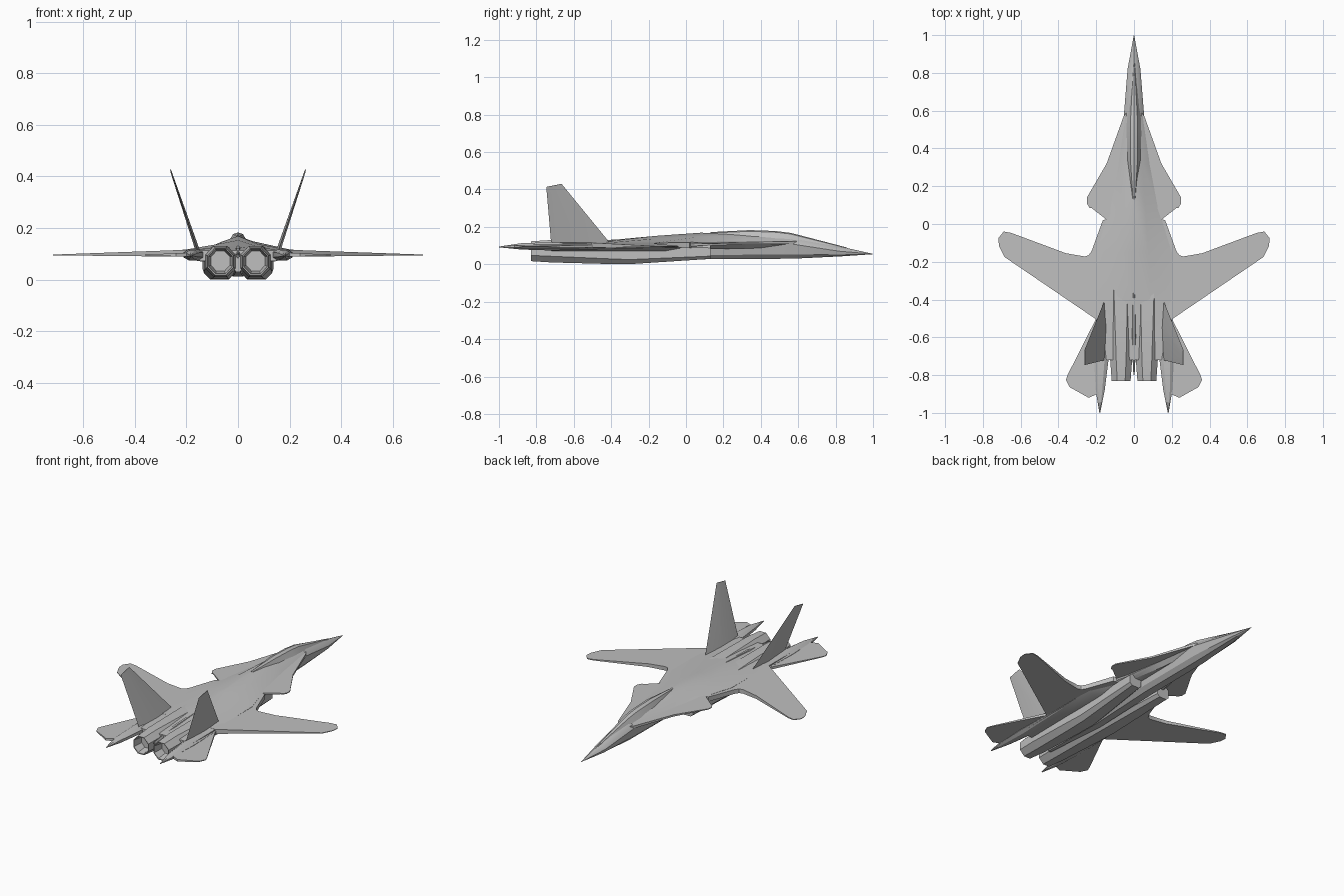
import bpy, bmesh, math

cube = bpy.data.objects.get("Cube")
if cube:
    bpy.data.objects.remove(cube, do_unlink=True)

grey = bpy.data.materials.new("airframe grey")
grey.use_nodes = True
grey.diffuse_color = (0.52, 0.52, 0.52, 1)
grey.node_tree.nodes["Principled BSDF"].inputs["Base Color"].default_value = (0.52, 0.52, 0.52, 1)


def finish(name, bm, mirror=False, angle=30):
    """Turn a bmesh into a shaded object, optionally mirrored across x."""
    bmesh.ops.remove_doubles(bm, verts=bm.verts, dist=0.0001)
    bmesh.ops.recalc_face_normals(bm, faces=bm.faces)
    mesh = bpy.data.meshes.new(name)
    bm.to_mesh(mesh)
    bm.free()
    mesh.materials.append(grey)
    ob = bpy.data.objects.new(name, mesh)
    bpy.context.collection.objects.link(ob)
    if mirror:
        mod = ob.modifiers.new("Mirror", 'MIRROR')
        mod.use_mirror_merge = False
    bpy.ops.object.select_all(action='DESELECT')
    ob.select_set(True)
    bpy.context.view_layer.objects.active = ob
    bpy.ops.object.shade_smooth_by_angle(angle=math.radians(angle))
    return ob


def loft(name, rings, mirror=False, angle=30):
    """Skin a list of equal-length closed rings and cap both ends."""
    bm = bmesh.new()
    rows = [[bm.verts.new(p) for p in ring] for ring in rings]
    n = len(rows[0])
    for a, b in zip(rows, rows[1:]):
        for i in range(n):
            j = (i + 1) % n
            bm.faces.new((a[i], a[j], b[j], b[i]))
    bm.faces.new(rows[0])
    bm.faces.new(rows[-1])
    return finish(name, bm, mirror, angle)


def symmetric(y, half):
    """Full ring from a half profile that starts and ends on x = 0."""
    return [(x, y, z) for x, z in half] + [(-x, y, z) for x, z in half[-2:0:-1]]


def octagon(y, cx, cz, w, h, chamfer=0.45):
    c = chamfer
    pts = [(1, c), (c, 1), (-c, 1), (-1, c), (-1, -c), (-c, -1), (c, -1), (1, -c)]
    return [(cx + w * a, y, cz + h * b) for a, b in pts]


def plate(name, outline, top, bottom):
    """Tapered plate: top and bottom are (z at root, z at tip), linear in x."""
    xs = [p[0] for p in outline]
    lo, hi = min(xs), max(xs)

    def ring(zs):
        return [(x, y, zs[0] + (zs[1] - zs[0]) * (x - lo) / (hi - lo)) for x, y in outline]
    return loft(name, [ring(top), ring(bottom)], True)


# Forward fuselage and belly: y, half width, top, widest height, bottom
rings = []
for y, w, t, m, b in [(1.0, .001, .056, .055, .054), (.82, .034, .096, .07, .042),
                      (.57, .054, .15, .108, .03), (.13, .058, .163, .1, .028),
                      (-.3, .05, .13, .08, .012), (-.72, .02, .1, .07, .03)]:
    rings.append(symmetric(y, [(0, t), (w * .55, m + .72 * (t - m)), (w, m),
                               (w * .8, b + .3 * (m - b)), (w * .4, b), (0, b)]))
loft("fuselage", rings)

# Canopy and its fairing
rings = []
for y, w, t, d in [(.86, .006, .09, .02), (.56, .04, .168, .04), (.48, .043, .178, .045),
                   (.34, .042, .183, .045), (.13, .012, .172, .03)]:
    rings.append(symmetric(y, [(0, t), (w * .45, t - .15 * d), (w, t - d), (0, t - d - .01)]))
loft("canopy", rings)

# Blended upper body: top, shoulder, edge, lower edge, belly
rings = []
for y, t, sx, sz, ex, ez, eb, bx, bz in [
        (.57, .15, .03, .138, .052, .118, .11, .03, .09),
        (.32, .163, .045, .148, .085, .12, .108, .06, .085),
        (.08, .169, .06, .148, .13, .118, .1, .11, .08),
        (-.15, .153, .075, .138, .2, .117, .09, .14, .07),
        (-.42, .128, .09, .123, .2, .115, .085, .14, .07),
        (-.72, .112, .09, .113, .2, .112, .08, .14, .072)]:
    rings.append(symmetric(y, [(0, t), (sx, sz), (ex, ez), (ex, eb), (bx, bz), (0, bz)]))
loft("upper_body", rings)

# Engine nacelles with intake and hollow nozzle
loft("engine_nacelle", [
    octagon(.13, .098, .066, .04, .037, .6),
    octagon(-.3, .072, .062, .06, .061, .6),
    octagon(-.42, .07, .064, .062, .062, .55),
    octagon(-.72, .068, .07, .058, .06, .45),
    octagon(-.83, .068, .07, .05, .053, .42),
    octagon(-.83, .068, .071, .046, .048, .42),
    octagon(-.77, .068, .072, .037, .039, .42)], True)

# Tail booms ending in points
loft("tail_boom", [
    octagon(-.38, .185, .097, .015, .014),
    octagon(-.72, .173, .096, .038, .022),
    octagon(-.88, .179, .096, .024, .017),
    octagon(-1.0, .181, .093, .002, .002)], True)

# Spine between the engines
loft("rear_spine", [
    octagon(-.36, 0, .118, .008, .015),
    octagon(-.6, 0, .105, .014, .018),
    octagon(-.8, 0, .09, .003, .008)])

# Lifting surfaces
plate("canard", [(.04, .59), (.055, .57), (.145, .32), (.235, .165), (.25, .14), (.25, .11),
                 (.235, .085), (.225, .085), (.135, .015), (.11, 0), (.04, 0)],
      (.124, .114), (.108, .109))
plate("wing", [(.13, .03), (.165, .02), (.225, -.145), (.24, -.165), (.26, -.172), (.36, -.155),
               (.65, -.047), (.69, -.04), (.718, -.075), (.715, -.115), (.685, -.175),
               (.2, -.505), (.13, -.505)],
      (.118, .097), (.088, .094))
plate("tailplane", [(.16, -.44), (.2, -.5), (.352, -.8), (.36, -.825), (.342, -.863),
                    (.24, -.92), (.205, -.905), (.16, -.88)],
      (.106, .097), (.088, .093))

# Canted tail fins with a diamond section
def fin_ring(x, z0, z1, front, back, t):
    mid = front + (back - front) * .45
    return [(x, front, z0), (x + t, mid, (z0 + z1) / 2),
            (x, back, z1), (x - t, mid, (z0 + z1) / 2)]


loft("tail_fin", [fin_ring(.152, .1, .1, -.395, -.72, .009),
                  fin_ring(.261, .43, .414, -.665, -.747, .002)], True, 40)
